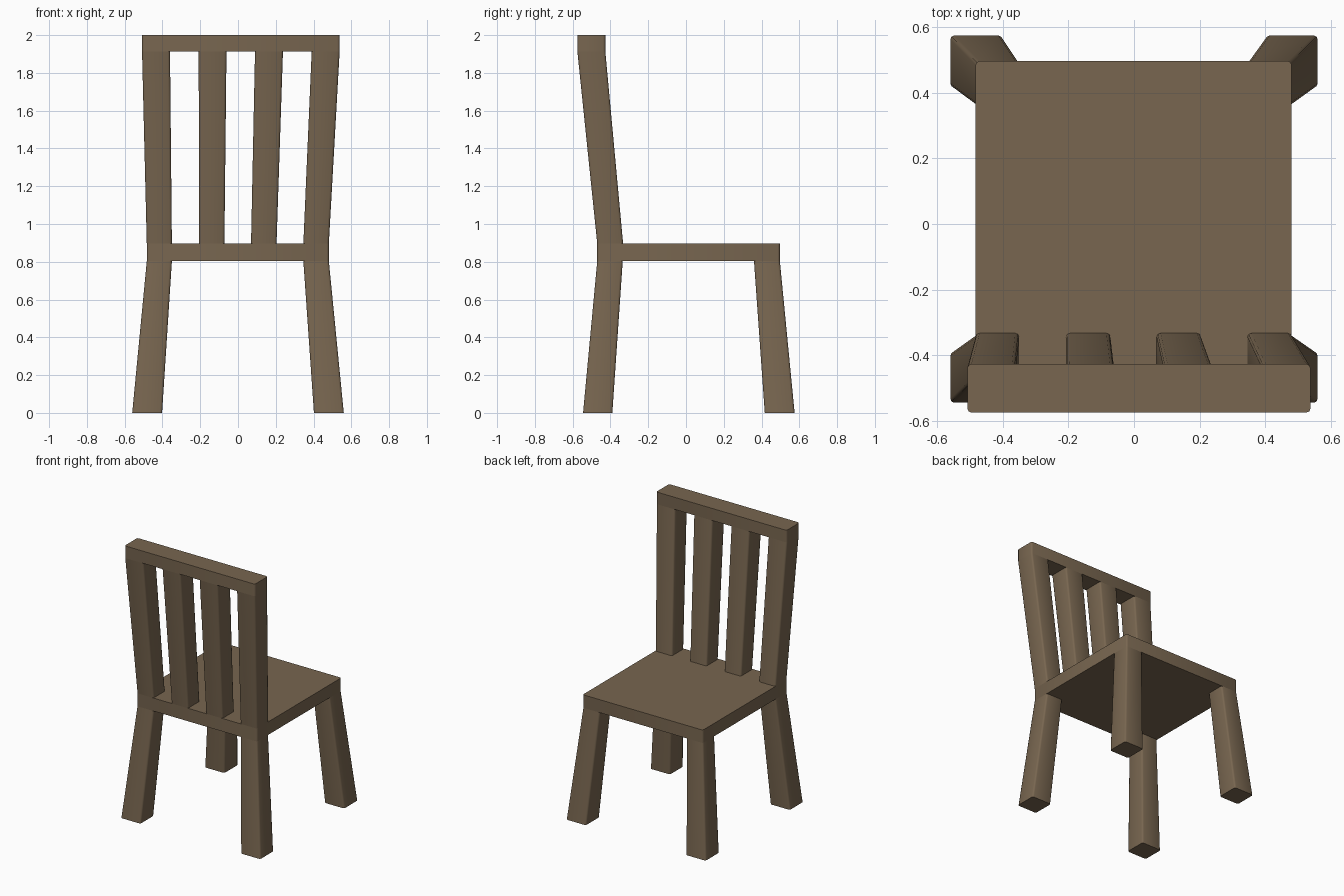
import bpy, math

if "Cube" in bpy.data.objects:
    bpy.data.objects.remove(bpy.data.objects["Cube"])

wood = bpy.data.materials.new("brown wood")
wood.diffuse_color = (0.188, 0.133, 0.08, 1)
wood.use_nodes = True
wood.node_tree.nodes["Principled BSDF"].inputs["Base Color"].default_value = wood.diffuse_color


def outline(x0, x1, y0, y1, z, r=0.012, steps=3):
    """Rectangle with slightly rounded corners, counter-clockwise."""
    pts = []
    corners = [(x1 - r, y1 - r), (x0 + r, y1 - r), (x0 + r, y0 + r), (x1 - r, y0 + r)]
    for k, (cx, cy) in enumerate(corners):
        for i in range(steps):
            a = math.pi / 2 * (k + i / (steps - 1))
            pts.append((cx + r * math.cos(a), cy + r * math.sin(a), z))
    return pts


def loft(name, low, high, cap_low=True, cap_high=True):
    """Straight wooden piece between two horizontal rectangles (x0, x1, y0, y1, z)."""
    a, b = outline(*low), outline(*high)
    n = len(a)
    faces = [(i, (i + 1) % n, n + (i + 1) % n, n + i) for i in range(n)]
    if cap_low:
        faces.append(tuple(reversed(range(n))))
    if cap_high:
        faces.append(tuple(range(n, 2 * n)))
    mesh = bpy.data.meshes.new(name)
    mesh.from_pydata(a + b, [], faces)
    mesh.materials.append(wood)
    obj = bpy.data.objects.new(name, mesh)
    bpy.context.collection.objects.link(obj)
    # smooth rounded corners, crisp ends
    bpy.ops.object.select_all(action='DESELECT')
    obj.select_set(True)
    bpy.context.view_layer.objects.active = obj
    bpy.ops.object.shade_smooth_by_angle(angle=math.radians(50))
    return obj


# seat
loft("seat", (-0.483, 0.481, -0.47, 0.497, 0.803), (-0.483, 0.481, -0.47, 0.497, 0.897))

# splayed legs, backrest side and open side, left and right
for label, yb, yt in (("backrest_leg", (-0.545, -0.39), (-0.47, -0.335)),
                      ("open_side_leg", (0.417, 0.575), (0.36, 0.497))):
    loft(label + "_left", (-0.56, -0.402, *yb, 0), (-0.483, -0.35, *yt, 0.803), cap_high=False)
    loft(label + "_right", (0.402, 0.56, *yb, 0), (0.346, 0.481, *yt, 0.803), cap_high=False)

# leaning backrest slats: x range at the seat and at the rail
slats = [(-0.483, -0.35, -0.508, -0.36), (-0.207, -0.072, -0.208, -0.061),
         (0.069, 0.204, 0.09, 0.238), (0.346, 0.481, 0.39, 0.538)]
for i, (a0, a1, b0, b1) in enumerate(slats):
    loft(f"back_slat_{i + 1}", (a0, a1, -0.47, -0.333, 0.897),
         (b0, b1, -0.575, -0.427, 1.912), cap_low=False, cap_high=False)

# top rail
loft("top_rail", (-0.508, 0.538, -0.575, -0.427, 1.912), (-0.508, 0.538, -0.575, -0.427, 2.0))
